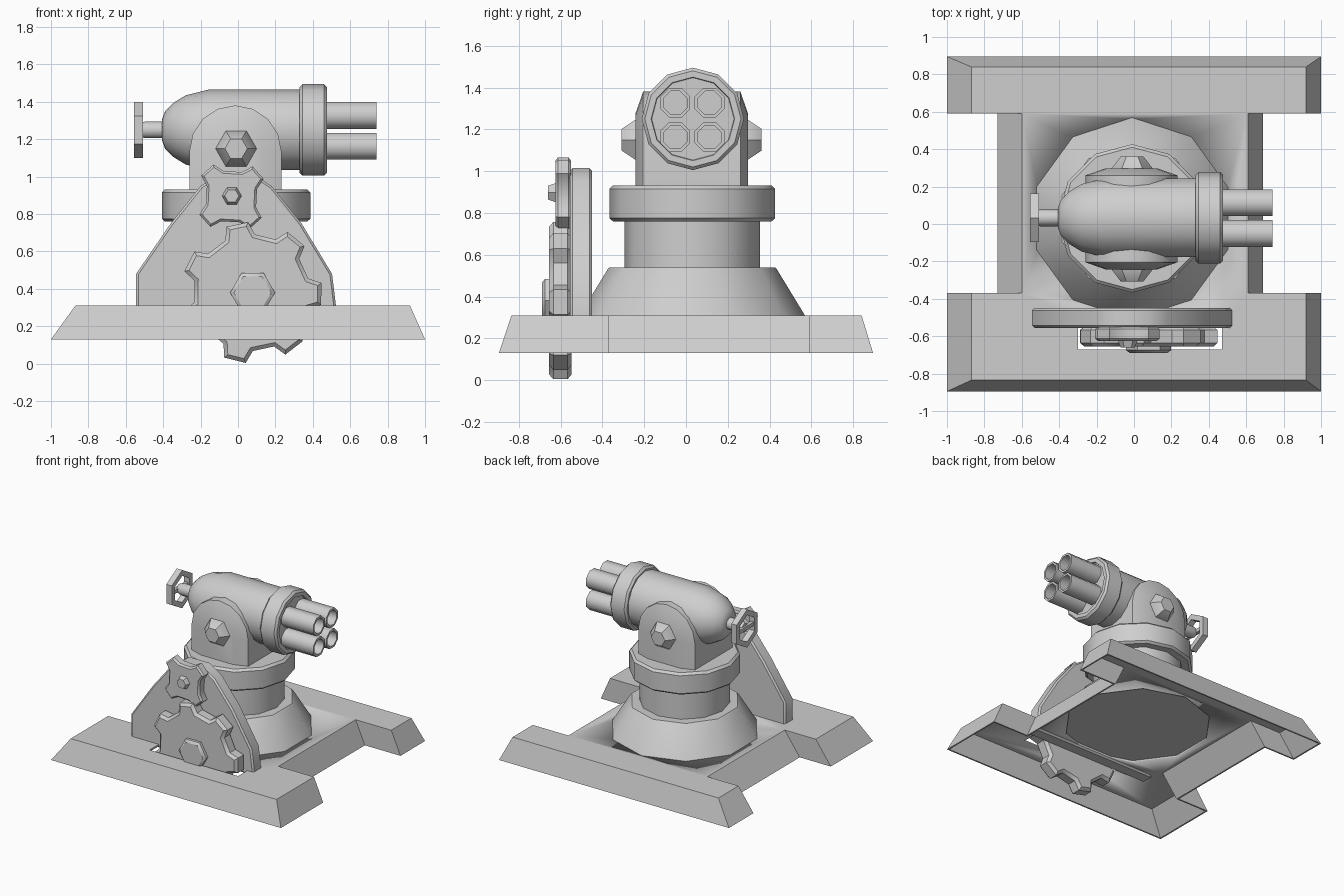
import bpy, bmesh
from math import sin, cos, radians

cube = bpy.data.objects.get("Cube")
if cube:
    bpy.data.objects.remove(cube, do_unlink=True)

TONE = (0.62, 0.62, 0.62, 1)
grey = bpy.data.materials.new("plain_grey")
grey.use_nodes = True
grey.diffuse_color = TONE
for node in grey.node_tree.nodes:
    if node.type == 'BSDF_PRINCIPLED':
        node.inputs["Base Color"].default_value = TONE


def loft(name, loops, closed=False, bevel=0, angle=40):
    """Skin a list of point loops, capping the ends unless closed."""
    bm = bmesh.new()
    rings = [[bm.verts.new(p) for p in loop] for loop in loops]
    n = len(rings[0])
    pairs = list(zip(rings, rings[1:]))
    caps = []
    if closed:
        pairs.append((rings[-1], rings[0]))
    else:
        caps = [bm.faces.new(rings[0]), bm.faces.new(rings[-1])]
    for a, b in pairs:
        for i in range(n):
            j = (i + 1) % n
            bm.faces.new((a[i], a[j], b[j], b[i]))
    bmesh.ops.recalc_face_normals(bm, faces=bm.faces[:])
    if bevel:
        rim = list({e for f in caps for e in f.edges})
        bmesh.ops.bevel(bm, geom=rim, offset=bevel, segments=1, affect='EDGES')
    mesh = bpy.data.meshes.new(name)
    bm.to_mesh(mesh)
    bm.free()
    mesh.materials.append(grey)
    ob = bpy.data.objects.new(name, mesh)
    bpy.context.scene.collection.objects.link(ob)
    activate(ob)
    bpy.ops.object.shade_smooth_by_angle(angle=radians(angle))
    return ob


def activate(ob):
    for other in bpy.context.selected_objects:
        other.select_set(False)
    ob.select_set(True)
    bpy.context.view_layer.objects.active = ob


def lathe(name, profile, n, axis, centre, phase=0, **kw):
    """Turn (distance, radius) pairs around an axis with n sides."""
    loops = []
    for t, r in profile:
        loop = []
        for i in range(n):
            a = radians(phase + 360 * i / n)
            u, v = r * cos(a), r * sin(a)
            p = {'x': (t, u, v), 'y': (u, t, v), 'z': (u, v, t)}[axis]
            loop.append([c + q for c, q in zip(centre, p)])
        loops.append(loop)
    return loft(name, loops, **kw)


def prism(name, outline, y0, y1, bevel=0):
    """Extrude an x-z outline along y."""
    return loft(name, [[(x, y, z) for x, z in outline] for y in (y0, y1)], bevel=bevel)


def gear(name, teeth, cx, cz, tip, root, tip_half, root_half, phase, y0, y1, bevel):
    pts = []
    for i in range(teeth):
        mid = phase + 360 * i / teeth
        for r, off in ((root, -root_half), (tip, -tip_half), (tip, tip_half), (root, root_half)):
            a = radians(mid + off)
            pts.append((cx + r * cos(a), cz + r * sin(a)))
    return prism(name, pts, y0, y1, bevel)


def cut(target, cutter):
    cutter.hide_render = True
    activate(target)
    mod = target.modifiers.new("cut", 'BOOLEAN')
    mod.operation = 'DIFFERENCE'
    mod.solver = 'EXACT'
    mod.object = cutter
    bpy.ops.object.modifier_apply(modifier=mod.name)
    bpy.data.objects.remove(cutter, do_unlink=True)


# H-shaped base: a thin shell with sloping ends, open underneath
def base_loop(left, right, waist_left, waist_right, front, back, z, t=0):
    left, right, waist_left, waist_right = left + t, right - t, waist_left + t, waist_right - t
    front, back, fy, by = front + t, back - t, -0.37 - t, 0.59 + t
    return [(x, y, z) for x, y in (
        (left, front), (right, front), (right, fy), (waist_right, fy),
        (waist_right, by), (right, by), (right, back), (left, back),
        (left, by), (waist_left, by), (waist_left, fy), (left, fy))]


foot = (-1, 1, -0.73, 0.69, -0.895, 0.895)
deck = (-0.87, 0.92, -0.6, 0.61, -0.835, 0.84)
base = loft("base", [base_loop(*deck, 0.295, 0.012), base_loop(*foot, 0.13, 0.012),
                     base_loop(*foot, 0.13), base_loop(*deck, 0.31)])
cut(base, prism("slot_cutter", [(-0.3, 0.2), (0.47, 0.2), (0.47, 0.5), (-0.3, 0.5)], -0.67, -0.54))
mid = (-0.01, 0.03, 0)
cut(base, lathe("recess_cutter", [(0.2, 0.53), (0.4, 0.53)], 10, 'z', mid, 90))

# Pedestal, neck and collar
lathe("pedestal", [(0.308, 0.54), (0.53, 0.405), (0.54, 0.395)], 10, 'z', mid, 90)
lathe("neck", [(0.5, 0.325), (0.8, 0.325)], 12, 'z', mid, 90)
lathe("collar", [(0.76, 0.38), (0.775, 0.397), (0.915, 0.397), (0.932, 0.38)], 12, 'z', mid, 90)


# Rounded mounting block with domed cheeks and a bolt on each side
def arch(r, y):
    cx, cz = -0.014, 1.135
    pts = [(cx - r, y, 0.9), (cx + r, y, 0.9)]
    for k in range(9):
        a = radians(22.5 * k)
        pts.append((cx + r * cos(a), y, cz + r * sin(a)))
    return pts


loft("mounting_block", [arch(0.14, -0.242), arch(0.246, -0.205), arch(0.246, 0.26), arch(0.14, 0.297)])
for side, sign in (("front", -1), ("back", 1)):
    lathe(side + "_pivot_bolt", [(sign * 0.24, 0.11), (sign * 0.27, 0.11), (sign * 0.335, 0.06)],
          6, 'y', (-0.01, 0.027, 1.15))

# Barrel housing and front ring
axis = (0, 0.033, 1.25)
lathe("housing", [(-0.405, 0.06), (-0.39, 0.1), (-0.345, 0.145), (-0.28, 0.185),
                  (-0.16, 0.215), (0.36, 0.215)], 14, 'x', axis, 90)
lathe("front_ring", [(0.33, 0.23), (0.345, 0.245), (0.46, 0.245), (0.475, 0.23),
                     (0.475, 0.2), (0.465, 0.197)], 12, 'x', axis, 90)

# Four hollow barrels
for dy in (-1, 1):
    for dz in (-1, 1):
        lathe("barrel", [(0.44, 0.077), (0.74, 0.077), (0.74, 0.06), (0.47, 0.06)],
              8, 'x', (0, 0.031 + 0.082 * dy, 1.245 + 0.082 * dz), 22.5, angle=50)

# Rear hand wheel
lathe("wheel_rod", [(-0.535, 0.035), (-0.5, 0.046), (-0.38, 0.046)], 10, 'x', axis)
lathe("wheel_rim", [(-0.555, 0.15), (-0.508, 0.15), (-0.508, 0.105), (-0.555, 0.105)],
      6, 'x', axis, 90, closed=True)
lathe("wheel_spoke", [(-0.115, 0.02), (0.115, 0.02)], 4, 'y', (-0.535, 0.033, 1.25), 45)

# Upright gear plate
prism("gear_plate", [(-0.545, 0.28), (-0.545, 0.48), (-0.36, 0.75), (-0.2, 0.95), (-0.1, 1.015),
                     (0.08, 1.015), (0.18, 0.95), (0.34, 0.75), (0.503, 0.48), (0.525, 0.3),
                     (0.525, 0.28)], -0.555, -0.45, 0.012)

# Large and small gears with hex bolts
gear("large_gear", 7, 0.073, 0.38, 0.377, 0.312, 9, 15, -1, -0.655, -0.547, 0.02)
lathe("large_gear_bolt", [(-0.69, 0.1), (-0.675, 0.12), (-0.64, 0.12)], 6, 'y', (0.078, 0, 0.38))
gear("small_gear", 4, -0.035, 0.893, 0.197, 0.143, 13, 25, 42, -0.625, -0.55, 0.012)
lathe("small_gear_bolt", [(-0.66, 0.038), (-0.61, 0.058)], 6, 'y', (-0.033, 0, 0.897))
